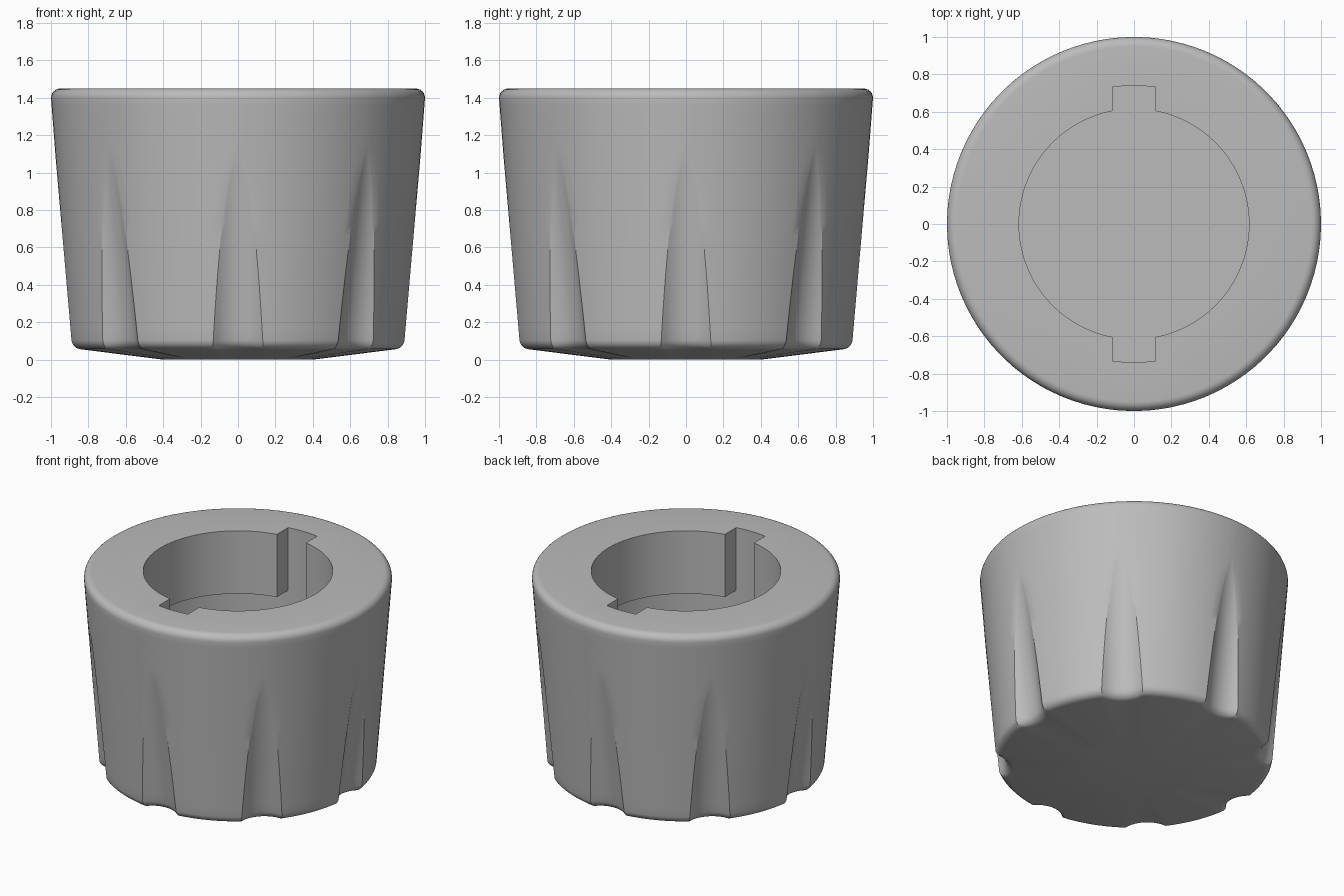
import bpy
import bmesh
import math

cube = bpy.data.objects.get("Cube")
if cube:
    bpy.data.objects.remove(cube, do_unlink=True)

HEIGHT = 1.45
FLUTES = 8
CUT = 0.19            # radius of the round flute cut
BORE, CAVITY = 0.615, 0.74
KEY = 0.115           # half width of a key slot
LEDGE, FLOOR = 1.0, 0.4


def body_radius(z):
    return 0.892 + 0.077 * z


def outer_ring(z, inset):
    """Tapered round section with eight concave flutes fading upwards."""
    zc = min(z, 1.4)
    body = body_radius(zc)
    dist = 1.023 + 0.142 * (zc - 0.08)
    c = (body ** 2 + dist ** 2 - CUT ** 2) / (2 * body * dist)
    edge = max(0.02, math.acos(min(1, c)))
    sector = 2 * math.pi / FLUTES
    points = []
    for k in range(FLUTES):
        for i in range(12):       # flute
            phi = edge * (i / 6 - 1)
            cut = dist * math.cos(phi) - math.sqrt(CUT ** 2 - (dist * math.sin(phi)) ** 2)
            points.append((k * sector + phi, min(body, cut) - inset))
        for i in range(12):       # land between flutes
            phi = edge + (sector - 2 * edge) * i / 12
            points.append((k * sector + phi, body - inset))
    return points


def keyed_ring():
    """Bore outline with two opposite key slots along y."""
    a, b = math.asin(KEY / BORE), math.asin(KEY / CAVITY)
    points = []
    for side in (0.5, 1.5):
        mid = side * math.pi
        points += [(mid - b + 2 * b * i / 6, CAVITY) for i in range(7)]
        points += [(mid + a + (math.pi - 2 * a) * i / 48, BORE) for i in range(49)]
    return points


bm = bmesh.new()


def add_ring(points, z):
    return [bm.verts.new((r * math.cos(t), r * math.sin(t), z)) for t, r in points]


def skin(rings):
    for low, high in zip(rings, rings[1:]):
        n = len(low)
        for i in range(n):
            j = (i + 1) % n
            bm.faces.new((low[i], low[j], high[j], high[i]))


# Outer shell: shallow cone base, rounded foot, fluted wall, rounded rim
foot = outer_ring(0.06, 0)
outer = [add_ring([(t, 0.4) for t, r in foot], 0)]
for i in range(7):
    t = i / 6 * math.pi / 2
    z = 0.055 + 0.05 * (1 - math.cos(t))
    outer.append(add_ring(outer_ring(z, 0.05 * (1 - math.sin(t))), z))
for i in range(20):
    z = 0.16 + 1.2 * i / 19
    outer.append(add_ring(outer_ring(z, 0), z))
for i in range(7):
    t = i / 6 * math.pi / 2
    z = HEIGHT - 0.05 * (1 - math.sin(t))
    outer.append(add_ring(outer_ring(z, 0.05 * (1 - math.cos(t))), z))
skin(outer)
bm.faces.new(outer[0])

# Keyed bore opening into a wider cavity
key = keyed_ring()
wide = [(t, CAVITY) for t, r in key]
inner = [add_ring(key, HEIGHT), add_ring(key, LEDGE),
         add_ring(wide, LEDGE), add_ring(wide, FLOOR)]
skin(inner)
bm.faces.new(inner[-1])

# Flat top face around the opening
rim = []
for ring in (outer[-1], inner[0]):
    for i, v in enumerate(ring):
        rim.append(bm.edges.get((v, ring[(i + 1) % len(ring)])))
bmesh.ops.triangle_fill(bm, edges=rim, use_beauty=True, normal=(0, 0, 1))

bmesh.ops.remove_doubles(bm, verts=bm.verts, dist=1e-5)
bmesh.ops.recalc_face_normals(bm, faces=bm.faces)

mesh = bpy.data.meshes.new("fluted_cap")
bm.to_mesh(mesh)
bm.free()
cap = bpy.data.objects.new("fluted_cap", mesh)
bpy.context.collection.objects.link(cap)

# Single grey material
grey = bpy.data.materials.new("plain_grey")
grey.use_nodes = True
colour = (0.5, 0.5, 0.5, 1)
grey.diffuse_color = colour
grey.node_tree.nodes["Principled BSDF"].inputs["Base Color"].default_value = colour
mesh.materials.append(grey)

bpy.ops.object.select_all(action="DESELECT")
cap.select_set(True)
bpy.context.view_layer.objects.active = cap
bpy.ops.object.shade_smooth_by_angle(angle=math.radians(30))
